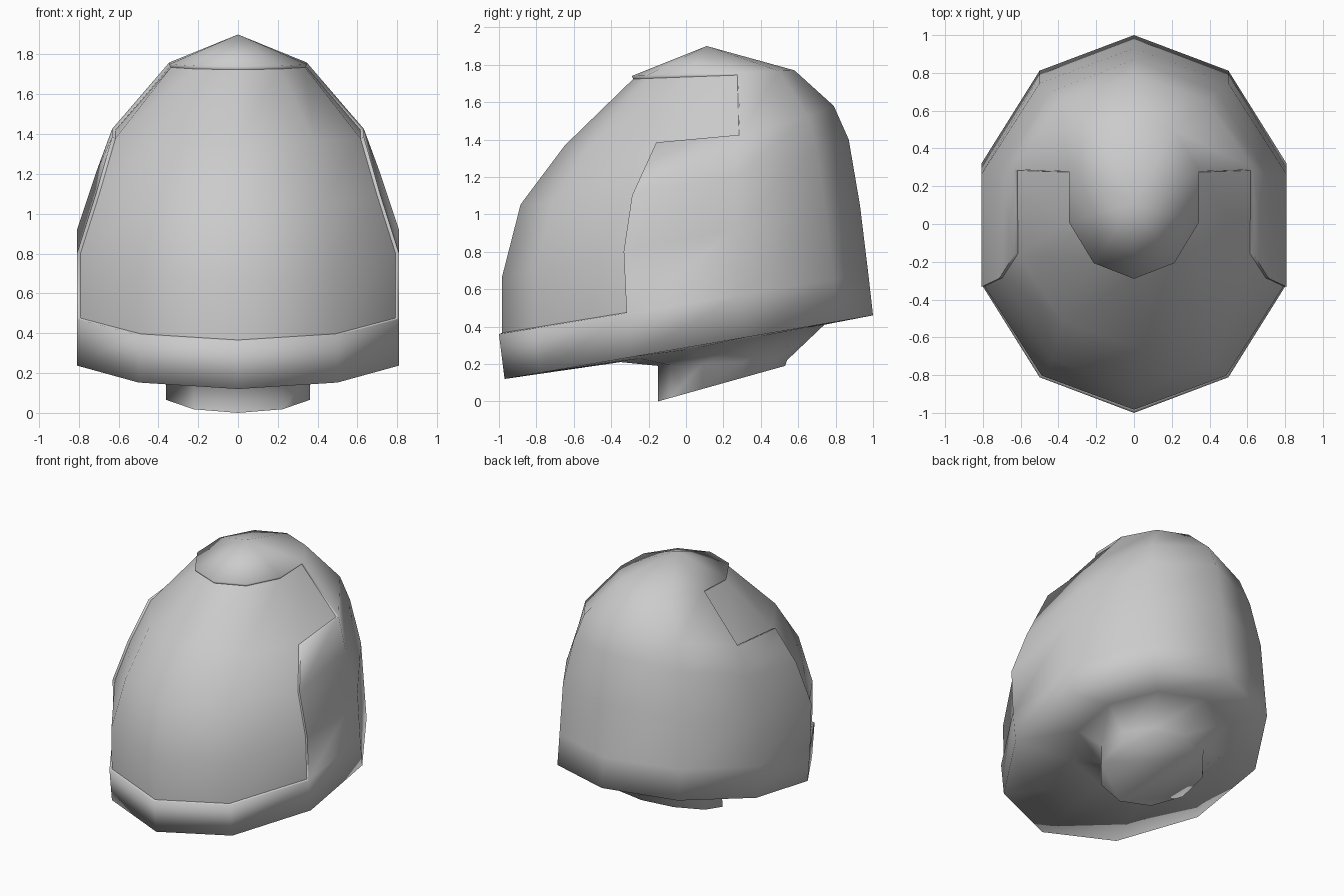
import bpy, bmesh
from math import sin, cos, radians

if "Cube" in bpy.data.objects:
    bpy.data.objects.remove(bpy.data.objects["Cube"])

SEG = 10
# ring: front y, front z, back y, back z, x radius, tilt exponent
RINGS = [
    (-0.15, 0.00, 0.53, 0.19, 0.38, 1),    # neck end
    (-0.15, 0.19, 0.54, 0.22, 0.38, 1),    # neck root
    (-0.35, 0.21, 0.74, 0.41, 0.55, 1),    # underside
    (-0.97, 0.12, 1.00, 0.46, 0.85, 1),    # bottom rim
    (-1.00, 0.36, 0.975, 0.68, 0.85, 1),   # chin band top
    (-1.00, 0.67, 0.93, 1.05, 0.85, 1),
    (-0.90, 1.06, 0.87, 1.40, 0.75, 2),
    (-0.66, 1.38, 0.79, 1.58, 0.665, 3.5),
    (-0.29, 1.74, 0.58, 1.77, 0.363, 1),   # crown edge
]


def ring_points(yf, zf, yb, zb, rx, p):
    for k in range(SEG):
        a = radians(-90 + 36 * k)
        t = (sin(a) + 1) / 2
        yield (rx * cos(a), yf + (yb - yf) * t, zf + (zb - zf) * t ** p)


def is_visor(i, k):
    front = 4 <= i <= 7 and k in (0, 1, 8, 9)
    notch = i == 7 and k in (2, 7)
    return front or notch


def build(name, keep_visor):
    bm = bmesh.new()
    rows = [[bm.verts.new(c) for c in ring_points(*r)] for r in RINGS]
    visor = []
    bm.faces.new(rows[0][::-1])
    for i in range(len(rows) - 1):
        for k in range(SEG):
            n = (k + 1) % SEG
            f = bm.faces.new((rows[i][k], rows[i][n], rows[i + 1][n], rows[i + 1][k]))
            if is_visor(i, k):
                visor.append(f)
    apex = bm.verts.new((0, 0.11, 1.9))
    for k in range(SEG):
        bm.faces.new((rows[-1][k], rows[-1][(k + 1) % SEG], apex))
    bm.normal_update()
    # recessed lip around the visor opening
    bmesh.ops.inset_region(bm, faces=visor, thickness=0.006, depth=-0.016,
                           use_even_offset=True)
    inner = set(visor)
    drop = [f for f in bm.faces if (f in inner) != keep_visor]
    bmesh.ops.delete(bm, geom=drop, context='FACES')
    me = bpy.data.meshes.new(name)
    bm.to_mesh(me)
    bm.free()
    ob = bpy.data.objects.new(name, me)
    bpy.context.collection.objects.link(ob)
    bpy.ops.object.select_all(action='DESELECT')
    ob.select_set(True)
    bpy.context.view_layer.objects.active = ob
    bpy.ops.object.shade_smooth_by_angle(angle=radians(92))


build("helmet_shell", False)
build("visor", True)
